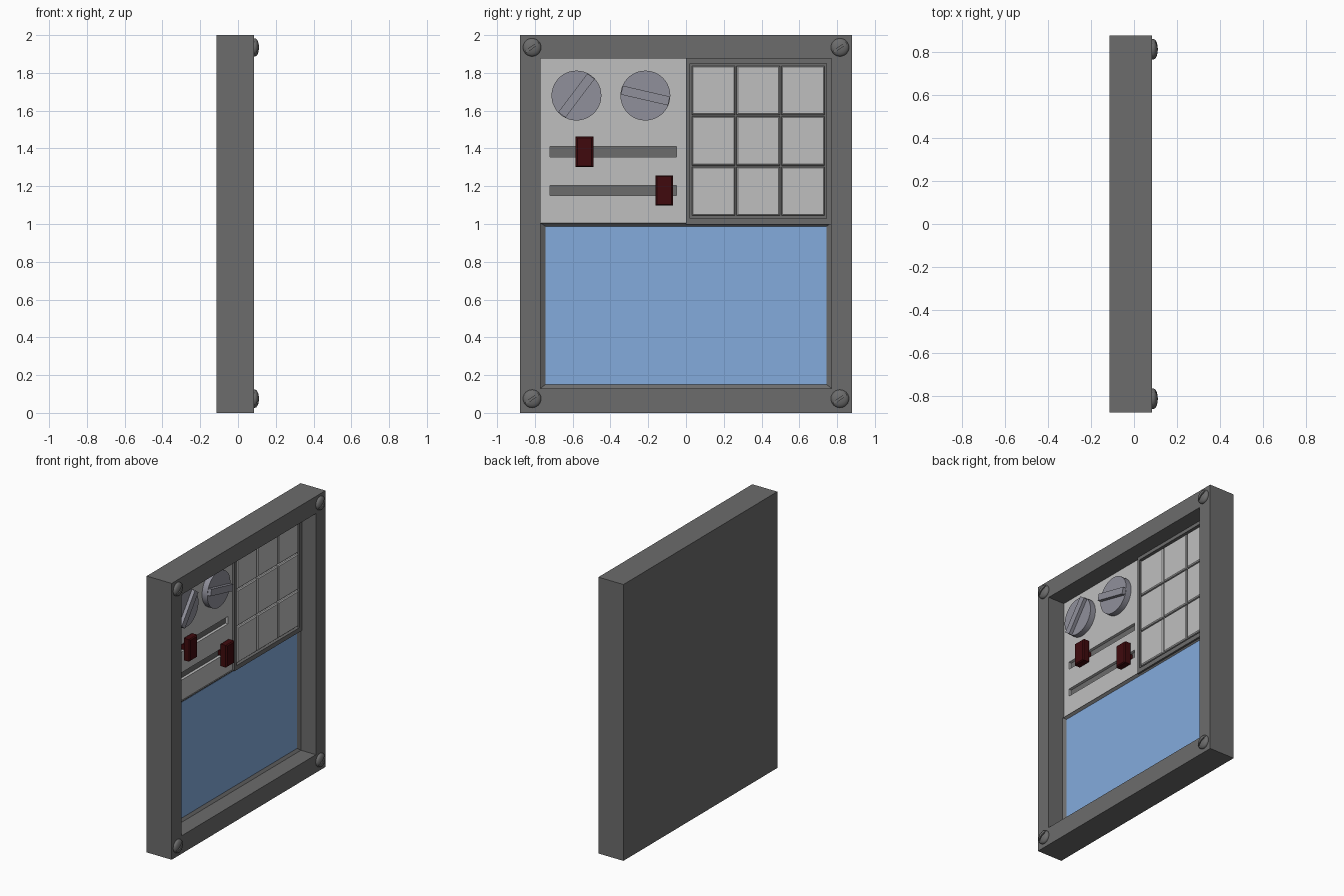
import bpy, bmesh, math
from mathutils import Matrix, Vector

if "Cube" in bpy.data.objects:
    bpy.data.objects.remove(bpy.data.objects["Cube"])


def mat(name, rgb):
    m = bpy.data.materials.new(name)
    m.diffuse_color = (*rgb, 1)
    m.use_nodes = True
    m.node_tree.nodes["Principled BSDF"].inputs["Base Color"].default_value = m.diffuse_color
    return m


DARK = mat("dark grey", (0.15, 0.15, 0.15))
LIGHT = mat("light grey", (0.52, 0.52, 0.52))
KNOB = mat("knob grey", (0.28, 0.28, 0.33))
BLUE = mat("screen blue", (0.23, 0.41, 0.72))
RED = mat("dark red", (0.05, 0.003, 0.004))


def finish(name, bm, material):
    bmesh.ops.recalc_face_normals(bm, faces=bm.faces)
    me = bpy.data.meshes.new(name)
    bm.to_mesh(me)
    bm.free()
    me.materials.append(material)
    ob = bpy.data.objects.new(name, me)
    bpy.context.collection.objects.link(ob)
    return ob


def rings(name, loops, material):
    """Stack of rectangles (x, y0, y1, z0, z1), bridged and capped."""
    bm = bmesh.new()
    rs = [[bm.verts.new((x, y, z)) for y, z in ((y0, z0), (y1, z0), (y1, z1), (y0, z1))]
          for x, y0, y1, z0, z1 in loops]
    for a, b in zip(rs, rs[1:]):
        for i in range(4):
            j = (i + 1) % 4
            bm.faces.new((a[i], a[j], b[j], b[i]))
    bm.faces.new(rs[0])
    bm.faces.new(rs[-1])
    return finish(name, bm, material)


def box(name, x0, x1, y0, y1, z0, z1, material):
    return rings(name, [(x0, y0, y1, z0, z1), (x1, y0, y1, z0, z1)], material)


def lathe(name, profile, segs, material, y, z):
    """Turned part about the x axis; profile of (x, radius)."""
    bm = bmesh.new()
    rs = [[bm.verts.new((x, y + r * math.cos(2 * math.pi * i / segs),
                         z + r * math.sin(2 * math.pi * i / segs))) for i in range(segs)]
          for x, r in profile]
    for a, b in zip(rs, rs[1:]):
        for i in range(segs):
            j = (i + 1) % segs
            bm.faces.new((a[i], a[j], b[j], b[i]))
    bm.faces.new(rs[0])
    bm.faces.new(rs[-1])
    ob = finish(name, bm, material)
    for p in ob.data.polygons:
        p.use_smooth = len(p.vertices) == 4
    ob.data.set_sharp_from_angle(angle=math.radians(35))
    return ob


def turn(ob, y, z, deg):
    c = Vector((0, y, z))
    ob.data.transform(Matrix.Translation(c) @ Matrix.Rotation(math.radians(deg), 4, 'X')
                      @ Matrix.Translation(-c))


def cut(ob, cutter):
    cutter.hide_render = True
    cutter.hide_viewport = True
    md = ob.modifiers.new("cut", 'BOOLEAN')
    md.operation = 'DIFFERENCE'
    md.solver = 'EXACT'
    md.object = cutter


# housing: solid back with a deep front recess
rings("housing", [(-0.115, -0.88, 0.88, 0, 2), (0.085, -0.88, 0.88, 0, 2),
                  (0.085, -0.77, 0.77, 0.13, 1.875), (-0.075, -0.77, 0.77, 0.13, 1.875)], DARK)

# corner screws with slotted domed heads
for y in (-0.815, 0.815):
    for z in (0.075, 1.935):
        prof = [(0.08, 0.048), (0.09, 0.048)]
        prof += [(0.09 + 0.021 * math.sin(a), 0.048 * math.cos(a))
                 for a in (0.3, 0.6, 0.9, 1.2, 1.45)]
        s = lathe("corner_screw", prof, 24, DARK, y, z)
        c = box("screw_slot_cutter", 0.1, 0.13, y - 0.06, y + 0.06, z - 0.005, z + 0.005, DARK)
        turn(c, y, z, 35)
        cut(s, c)

# screen with sloped bezel
rings("screen_bezel", [(-0.08, -0.77, 0.77, 0.13, 1.005), (-0.035, -0.77, 0.77, 0.13, 1.005),
                       (-0.05, -0.745, 0.745, 0.15, 0.988)], DARK)
box("screen", -0.06, -0.048, -0.745, 0.745, 0.15, 0.988, BLUE)

# control panel with two slider tracks
panel = box("control_panel", -0.07, -0.045, -0.77, 0.0, 1.005, 1.875, LIGHT)
for i, (z, y) in enumerate(((1.382, -0.5375), (1.178, -0.115))):
    cut(panel, box("track_cutter", -0.1, 0, -0.72, -0.05, z - 0.027, z + 0.027, DARK))
    box("track_floor", -0.08, -0.066, -0.74, -0.03, z - 0.04, z + 0.04, DARK)
    # slider stem and cap
    box("slider_stem", -0.07, -0.02, y - 0.02, y + 0.02, z - 0.02, z + 0.02, RED)
    h = 0.08
    rings("slider_cap", [(-0.025, y - 0.047, y + 0.047, z - h, z + h),
                         (0.015, y - 0.047, y + 0.047, z - h, z + h),
                         (0.023, y - 0.038, y + 0.038, z - h + 0.006, z + h - 0.006)], RED)

# rotary knobs with grip bars
for y, deg in ((-0.58, 53), (-0.215, -13)):
    z = 1.68
    lathe("knob", [(-0.05, 0.132), (-0.003, 0.132)], 40, KNOB, y, z)
    g = box("knob_grip", -0.01, 0.022, y - 0.128, y + 0.128, z - 0.024, z + 0.024, KNOB)
    turn(g, y, z, deg)

# keypad tray and nine keys
rings("keypad_tray", [(-0.07, 0, 0.77, 0.998, 1.875), (-0.028, 0, 0.77, 0.998, 1.875),
                      (-0.028, 0.022, 0.745, 1.03, 1.85), (-0.055, 0.022, 0.745, 1.03, 1.85)], DARK)
for c in range(3):
    for r in range(3):
        y, z = 0.032 + c * 0.2365, 1.044 + r * 0.267
        y1, z1 = y + 0.228, z + 0.258
        b = 0.006
        rings("key", [(-0.06, y, y1, z, z1), (-0.034, y, y1, z, z1),
                      (-0.028, y + b, y1 - b, z + b, z1 - b)], LIGHT)
